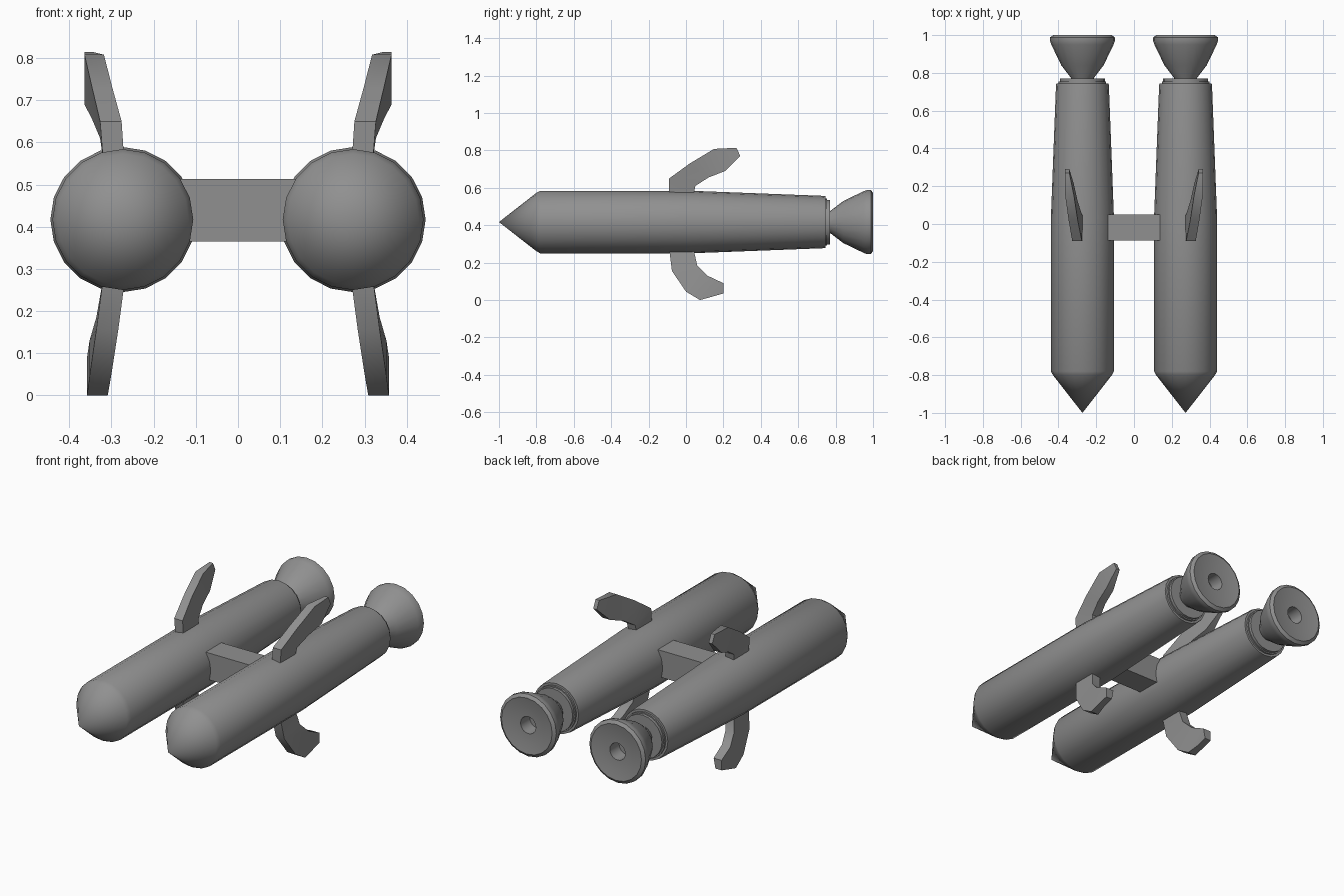
import bpy, bmesh, math

if "Cube" in bpy.data.objects:
    bpy.data.objects.remove(bpy.data.objects["Cube"])

CX, CZ, SIDES = 0.273, 0.417, 20

# Dark grey finish shared by all parts
dark = bpy.data.materials.new("dark_grey")
dark.diffuse_color = (0.28, 0.28, 0.28, 1)
dark.use_nodes = True
dark.node_tree.nodes["Principled BSDF"].inputs["Base Color"].default_value = dark.diffuse_color


def finish(name, bm, smooth_angle=None, mirror=True):
    bmesh.ops.recalc_face_normals(bm, faces=bm.faces[:])
    mesh = bpy.data.meshes.new(name)
    bm.to_mesh(mesh)
    bm.free()
    mesh.materials.append(dark)
    ob = bpy.data.objects.new(name, mesh)
    bpy.context.collection.objects.link(ob)
    bpy.ops.object.select_all(action='DESELECT')
    ob.select_set(True)
    bpy.context.view_layer.objects.active = ob
    if smooth_angle:
        bpy.ops.object.shade_smooth_by_angle(angle=math.radians(smooth_angle))
    if mirror:
        mod = ob.modifiers.new("mirror", 'MIRROR')
        mod.use_mirror_merge = False
    return ob


def lathe(name, profile):
    """Spin (y, radius) points about the rocket axis."""
    bm = bmesh.new()
    rings = []
    for y, r in profile:
        if r == 0:
            rings.append([bm.verts.new((CX, y, CZ))] * SIDES)
        else:
            rings.append([bm.verts.new((CX + r * math.cos(2 * math.pi * i / SIDES), y,
                                        CZ + r * math.sin(2 * math.pi * i / SIDES)))
                          for i in range(SIDES)])
    for a, b in zip(rings, rings[1:]):
        for i in range(SIDES):
            j = (i + 1) % SIDES
            bm.faces.new(list(dict.fromkeys((a[i], a[j], b[j], b[i]))))
    return finish(name, bm, 40)


def fin(name, sections):
    """Loft sections: leading (y, z), trailing (y, z), inner x, outer x."""
    bm = bmesh.new()
    loops = []
    for (ly, lz), (ty, tz), xi, xo in sections:
        loops.append([bm.verts.new(p) for p in
                      ((xi, ly, lz), (xo, ly, lz), (xo, ty, tz), (xi, ty, tz))])
    for a, b in zip(loops, loops[1:]):
        for i in range(4):
            j = (i + 1) % 4
            bm.faces.new((a[i], a[j], b[j], b[i]))
    bm.faces.new(loops[0])
    bm.faces.new(loops[-1])
    return finish(name, bm, 36)


# Rocket bodies with pointed noses and a stepped collar at the back
lathe("rocket_body", [(-1, 0), (-0.8, 0.156), (-0.78, 0.167), (0.03, 0.167),
                      (0.735, 0.14), (0.745, 0.138), (0.745, 0.126),
                      (0.755, 0.126), (0.755, 0.119), (0.77, 0.119), (0.77, 0)])

# Flared exhaust nozzles with a shallow dished end and a central bore
lathe("nozzle", [(0.76, 0), (0.76, 0.055), (0.775, 0.062), (0.84, 0.112),
                 (0.95, 0.165), (0.97, 0.172), (0.988, 0.172), (1.0, 0.155),
                 (0.99, 0.1), (0.988, 0.047), (0.91, 0.045), (0.91, 0)])

# Swept upper fins
fin("upper_fin", [((-0.09, 0.56), (0.04, 0.56), 0.27, 0.32),
                  ((-0.09, 0.65), (0.05, 0.61), 0.276, 0.327),
                  ((0.02, 0.73), (0.12, 0.655), 0.298, 0.346),
                  ((0.15, 0.808), (0.21, 0.69), 0.318, 0.364),
                  ((0.27, 0.814), (0.29, 0.77), 0.342, 0.364)])

# Swept lower fins
fin("lower_fin", [((-0.09, 0.275), (0.04, 0.275), 0.268, 0.32),
                  ((-0.075, 0.155), (0.06, 0.185), 0.284, 0.336),
                  ((0.0, 0.045), (0.115, 0.13), 0.301, 0.352),
                  ((0.075, 0.0), (0.2, 0.09), 0.309, 0.358),
                  ((0.14, 0.018), (0.2, 0.035), 0.32, 0.358)])

# Bar joining the two rockets
bm = bmesh.new()
bmesh.ops.create_cube(bm, size=1)
bmesh.ops.scale(bm, verts=bm.verts, vec=(0.30, 0.137, 0.148))
bmesh.ops.translate(bm, verts=bm.verts, vec=(0, -0.018, 0.439))
finish("joining_bar", bm, mirror=False)
